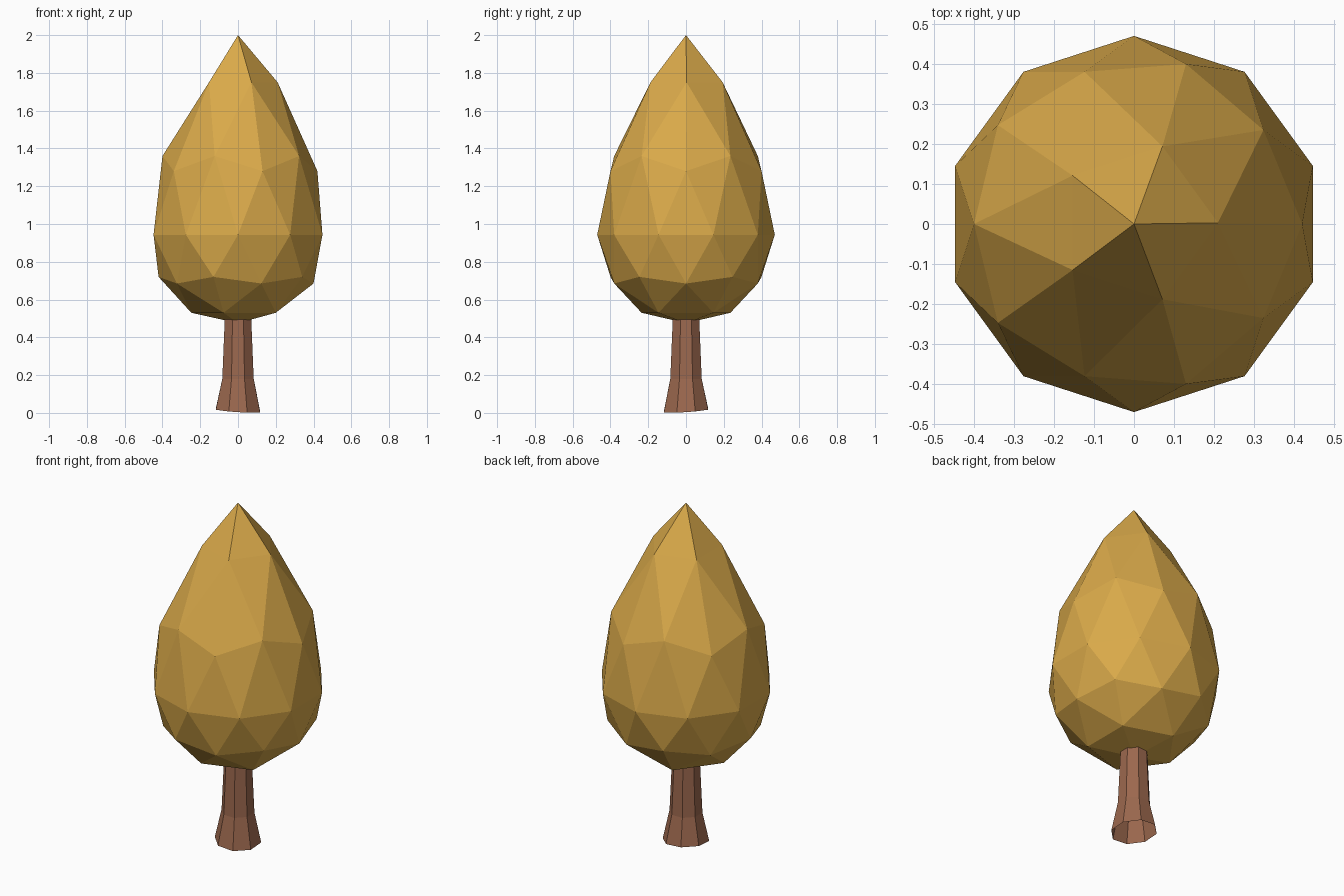
import bpy, bmesh, math
from mathutils import Vector

if "Cube" in bpy.data.objects:
    bpy.data.objects.remove(bpy.data.objects["Cube"])


def material(name, rgb):
    m = bpy.data.materials.new(name)
    m.diffuse_color = (*rgb, 1)
    m.use_nodes = True
    m.node_tree.nodes["Principled BSDF"].inputs["Base Color"].default_value = m.diffuse_color
    return m


def finish(bm, name, mat):
    bmesh.ops.recalc_face_normals(bm, faces=bm.faces)
    me = bpy.data.meshes.new(name)
    bm.to_mesh(me)
    bm.free()
    me.materials.append(mat)
    ob = bpy.data.objects.new(name, me)
    bpy.context.collection.objects.link(ob)
    return ob


gold = material("autumn gold", (0.70, 0.40, 0.068))
bark = material("brown bark", (0.33, 0.138, 0.076))

# Crown: icosphere with each ring stretched to a teardrop height
RINGS = [(-1, 0.475), (-0.851, 0.53), (-0.526, 0.685), (-0.447, 0.72), (0, 0.943),
         (0.447, 1.28), (0.526, 1.36), (0.851, 1.75), (1, 2.0)]
bm = bmesh.new()
bmesh.ops.create_icosphere(bm, subdivisions=2, radius=1)
for v in bm.verts:
    ring, height = min(RINGS, key=lambda r: abs(r[0] - v.co.z))
    width = 0.47
    offset = Vector((0, 0, 0))
    if ring == 0.851:  # pinched ring under the tip, slightly off centre
        width, offset = 0.382, Vector((0.009, 0.003, 0))
    v.co = Vector((v.co.x * width, v.co.y * width, height)) + offset
finish(bm, "crown", gold)

# Trunk: open eight-sided tube with a flared foot
SIDES = 8
bm = bmesh.new()
rows = []
for radius, z in [(0.127, 0.012), (0.09, 0.18), (0.073, 0.56)]:
    row = []
    for i in range(SIDES):
        a = math.tau * (i + 0.5) / SIDES
        wobble = 0.012 * math.cos(a + 0.8) if z < 0.1 else 0  # uneven foot
        row.append(bm.verts.new((radius * math.cos(a), radius * math.sin(a), z - wobble)))
    rows.append(row)
for low, high in zip(rows, rows[1:]):
    for i in range(SIDES):
        j = (i + 1) % SIDES
        bm.faces.new((low[i], low[j], high[j], high[i]))
finish(bm, "trunk", bark)
